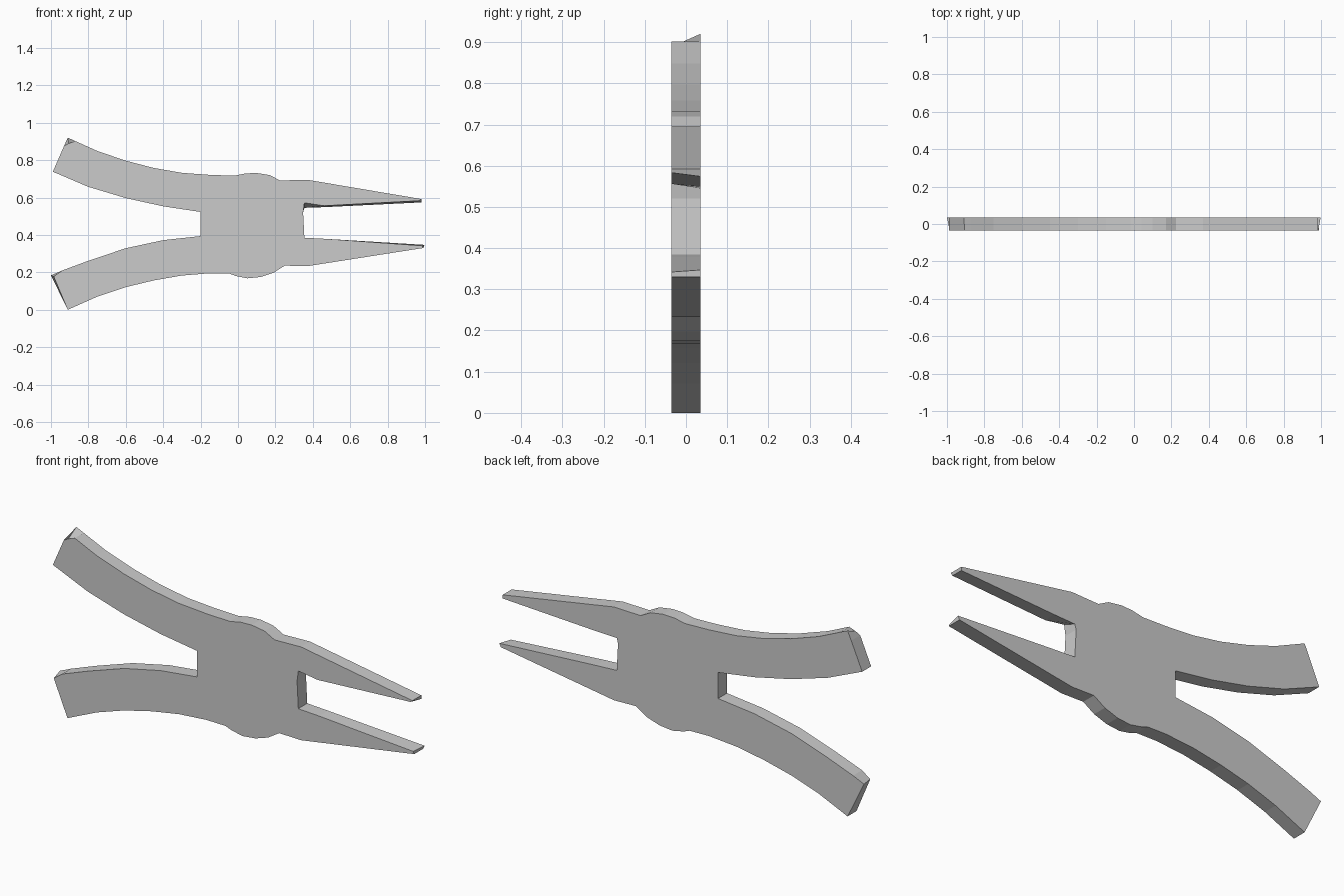
import bpy, bmesh

HALF = 0.035  # half thickness of the plate

# Half outlines (x, z) of the tool, handle end to pivot to jaw and back
upper = [(-0.2, 0.523), (-0.4, 0.553), (-0.6, 0.597), (-0.8, 0.657), (-0.99, 0.738),
         (-0.93, 0.876), (-0.91, 0.92), (-0.87, 0.902), (-0.75, 0.848), (-0.6, 0.797),
         (-0.45, 0.758), (-0.3, 0.732), (-0.15, 0.721), (-0.02, 0.717), (0.04, 0.729),
         (0.1, 0.731), (0.17, 0.72), (0.225, 0.691), (0.37, 0.695), (0.98, 0.592),
         (0.98, 0.574), (0.47, 0.549), (0.355, 0.545)]
lower = [(0.348, 0.52), (0.355, 0.385), (0.47, 0.379), (0.998, 0.347), (0.99, 0.33),
         (0.37, 0.233), (0.25, 0.236), (0.19, 0.198), (0.12, 0.175), (0.05, 0.168),
         (-0.01, 0.18), (-0.045, 0.193), (-0.15, 0.195), (-0.3, 0.183), (-0.45, 0.157),
         (-0.6, 0.121), (-0.75, 0.071), (-0.91, 0.0), (-1.0, 0.184), (-0.94, 0.21),
         (-0.8, 0.262), (-0.6, 0.329), (-0.4, 0.372), (-0.2, 0.394)]
outline = upper + lower

# Corners chipped on the front side: outline point -> front position
chips = {(-0.91, 0.92): (-0.905, 0.889), (-1.0, 0.184): (-0.985, 0.178),
         (0.355, 0.545): (0.355, 0.572), (0.47, 0.549): (0.46, 0.556),
         (0.98, 0.574): (0.97, 0.583), (0.998, 0.347): (0.985, 0.342)}

# Pliers body: front and back outlines bridged by side walls
bm = bmesh.new()
back = [bm.verts.new((x, HALF, z)) for x, z in outline]
front = []
for p in outline:
    x, z = chips.get(p, p)
    front.append(bm.verts.new((x, -HALF, z)))
caps = [bm.faces.new(front[::-1]), bm.faces.new(back)]
n = len(outline)
for i in range(n):
    j = (i + 1) % n
    bm.faces.new((front[i], front[j], back[j], back[i]))
bm.normal_update()
bmesh.ops.triangulate(bm, faces=caps, ngon_method='EAR_CLIP')
bmesh.ops.recalc_face_normals(bm, faces=bm.faces[:])

mesh = bpy.data.meshes.new("pliers_body")
bm.to_mesh(mesh)
bm.free()
bpy.context.collection.objects.link(bpy.data.objects.new("pliers_body", mesh))
